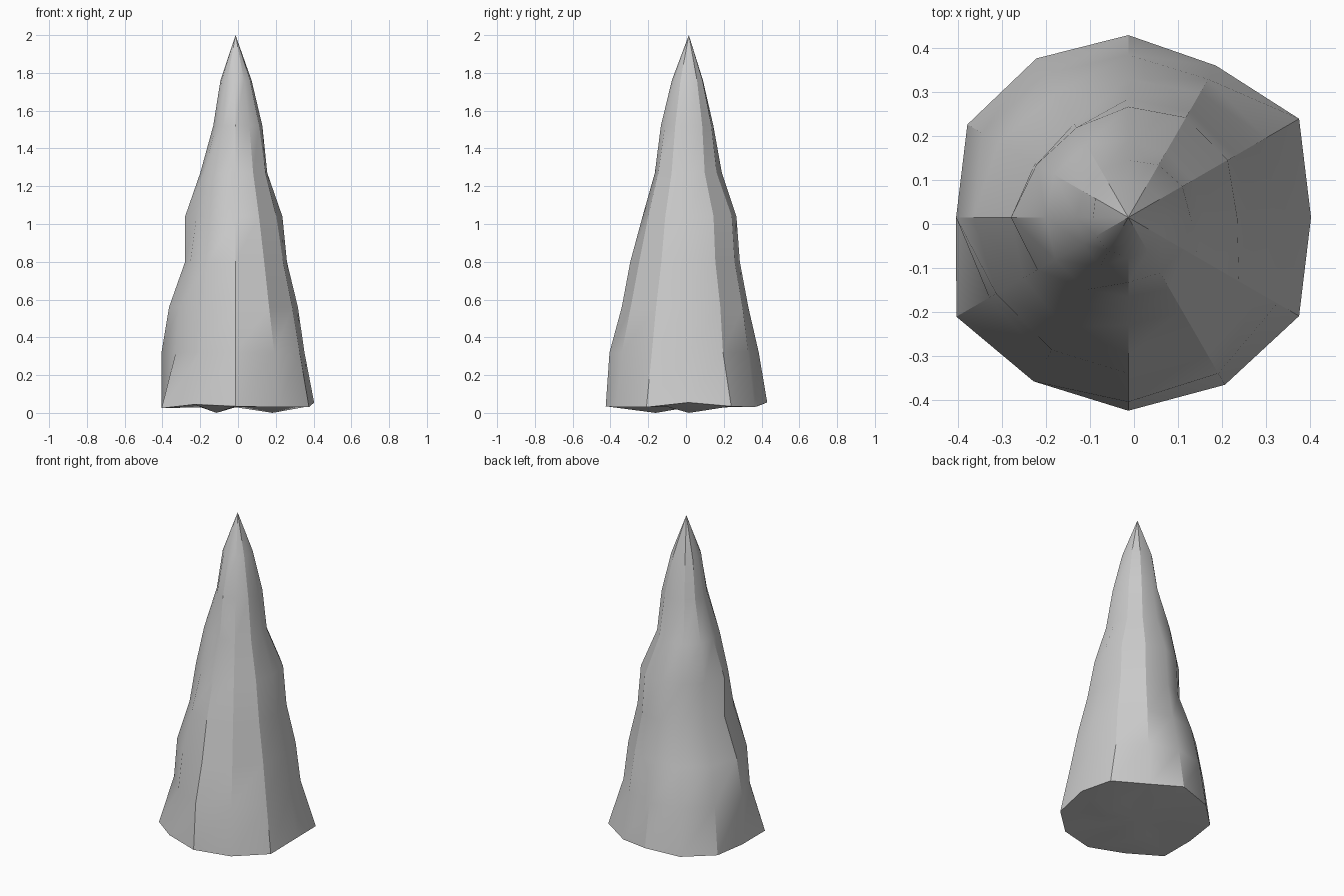
import bpy, bmesh, math

if "Cube" in bpy.data.objects:
    bpy.data.objects.remove(bpy.data.objects["Cube"])

CX, CY, SIDES = -0.013, 0.015, 12
# ring heights and radius profiles every 45 degrees, counter-clockwise from +x
heights = [0.32, 0.56, 0.80, 1.04, 1.27, 1.52, 1.76]
profiles = [
    [0.365, 0.330, 0.272, 0.248, 0.168, 0.142, 0.085],
    [0.360, 0.335, 0.285, 0.268, 0.168, 0.142, 0.088],
    [0.370, 0.315, 0.270, 0.252, 0.175, 0.130, 0.075],
    [0.380, 0.335, 0.235, 0.228, 0.200, 0.118, 0.090],
    [0.392, 0.352, 0.267, 0.267, 0.187, 0.118, 0.080],
    [0.352, 0.345, 0.280, 0.225, 0.195, 0.120, 0.088],
    [0.420, 0.355, 0.310, 0.245, 0.180, 0.148, 0.090],
    [0.405, 0.355, 0.300, 0.250, 0.190, 0.145, 0.090],
]
# irregular foot outline
foot_r = [.416, .449, .399, .415, .418, .423, .392, .452, .431, .440, .440, .449]
foot_z = [.055, .035, .03, .055, .035, .03, .025, .025, .045, .035, .03, .03]


def radius(level, side):
    t = side * 8 / SIDES
    i = int(t)
    f = t - i
    return profiles[i % 8][level] * (1 - f) + profiles[(i + 1) % 8][level] * f


bm = bmesh.new()


def ring(radii, zs):
    return [bm.verts.new((CX + r * math.cos(k * math.tau / SIDES),
                          CY + r * math.sin(k * math.tau / SIDES), z))
            for k, (r, z) in enumerate(zip(radii, zs))]


def fan(loop, tip):
    for k in range(SIDES):
        bm.faces.new((loop[k], loop[(k + 1) % SIDES], tip))


# uneven underside, foot, then the tapering rings
under_z = [0.0 if k in (0, 8) else 0.03 for k in range(SIDES)]
rings = [ring([r * 0.47 for r in foot_r], under_z), ring(foot_r, foot_z)]
for level, z in enumerate(heights):
    rings.append(ring([radius(level, k) for k in range(SIDES)], [z] * SIDES))
for a, b in zip(rings, rings[1:]):
    for k in range(SIDES):
        n = (k + 1) % SIDES
        bm.faces.new((a[k], a[n], b[n], b[k]))

# pointed tip and bottom centre
fan(rings[-1], bm.verts.new((CX, CY, 2.0)))
fan(rings[0], bm.verts.new((CX, CY, 0.03)))
bmesh.ops.recalc_face_normals(bm, faces=bm.faces)

mesh = bpy.data.meshes.new("rock_spire")
bm.to_mesh(mesh)
bm.free()
spire = bpy.data.objects.new("rock_spire", mesh)
bpy.context.collection.objects.link(spire)
bpy.context.view_layer.objects.active = spire
spire.select_set(True)
bpy.ops.object.shade_smooth_by_angle(angle=math.radians(30))
